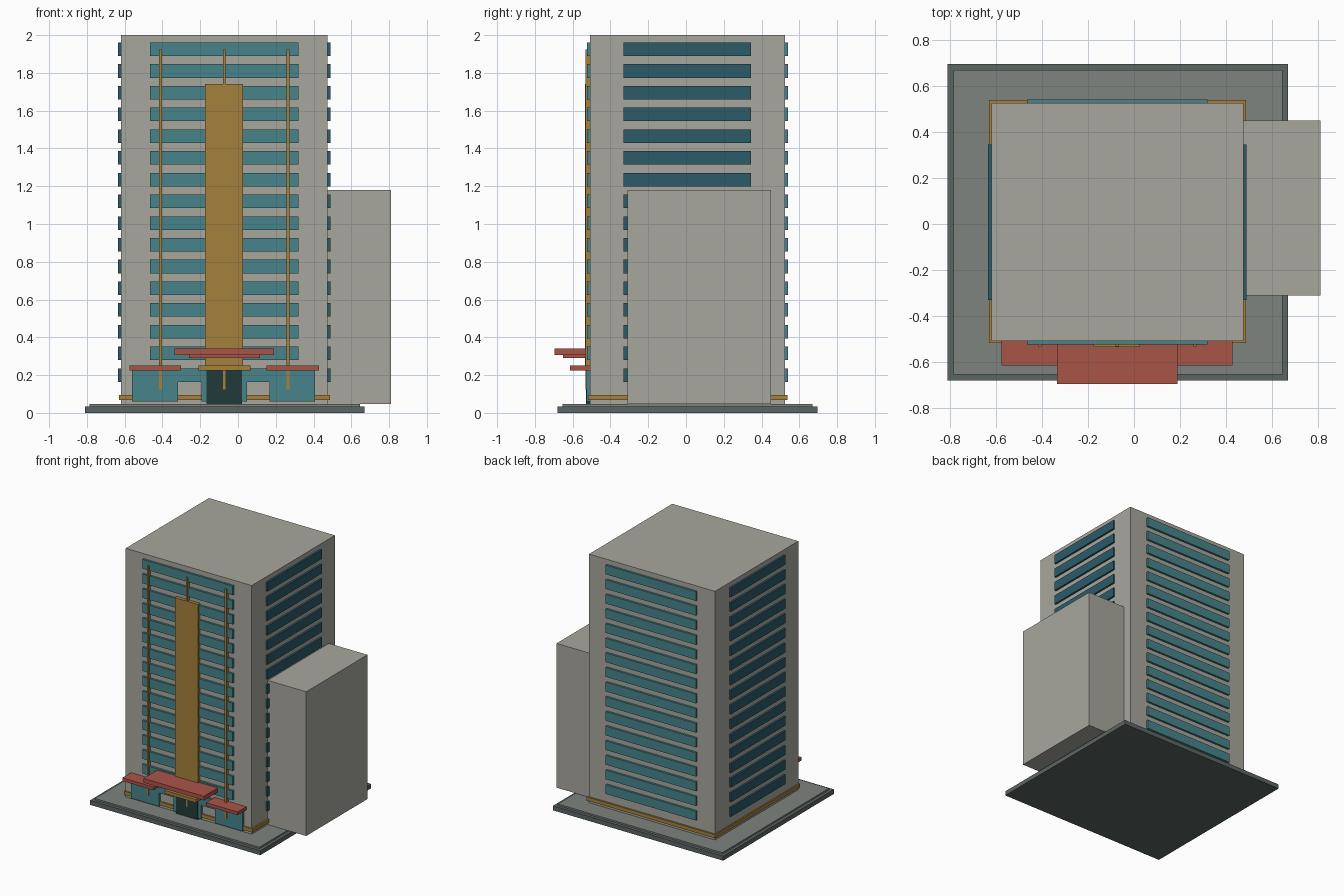
import bpy

if "Cube" in bpy.data.objects:
    bpy.data.objects.remove(bpy.data.objects["Cube"])


def mat(name, hexcol):
    m = bpy.data.materials.new(name)
    c = [int(hexcol[i:i + 2], 16) / 255 for i in (0, 2, 4)]
    m.diffuse_color = [((v + 0.055) / 1.055) ** 2.4 for v in c] + [1]
    m.use_nodes = True
    m.node_tree.nodes["Principled BSDF"].inputs["Base Color"].default_value = m.diffuse_color
    return m


STONE = mat("stone", "A8A79E")
PAVING = mat("paving", "5C6664")
PAVING_TOP = mat("paving_top", "7E837E")
GLASS = mat("glass", "47848A")
DARK_GLASS = mat("dark_glass", "2B5B69")
GOLD = mat("gold", "A5813C")
RED = mat("red", "AA5548")
DOOR = mat("door", "213B38")


def box(name, x0, x1, y0, y1, z0, z1, m):
    bpy.ops.mesh.primitive_cube_add(
        size=1, location=((x0 + x1) / 2, (y0 + y1) / 2, (z0 + z1) / 2))
    o = bpy.context.object
    o.name = name
    o.scale = (x1 - x0, y1 - y0, z1 - z0)
    bpy.ops.object.transform_apply(location=False, rotation=False, scale=True)
    o.data.materials.append(m)
    return o


# Paved base
box("base_slab", -0.81, 0.67, -0.68, 0.695, 0, 0.035, PAVING)
box("base_top", -0.785, 0.645, -0.655, 0.67, 0.035, 0.047, PAVING_TOP)

# Main tower and side annex
box("tower", -0.62, 0.475, -0.508, 0.525, 0.045, 2.0, STONE)
box("annex", 0.47, 0.81, -0.31, 0.45, 0.047, 1.18, STONE)

# Gold plinth band
box("plinth_band", -0.63, 0.487, -0.518, 0.538, 0.067, 0.095, GOLD)

# Window strips on all four sides, one array each
ROWS, STEP, Z0, Z1 = 16, 0.115, 0.164, 0.236
for name, x0, x1, y0, y1, m in (
        ("front_windows", -0.465, 0.32, -0.524, -0.50, GLASS),
        ("back_windows", -0.465, 0.32, 0.51, 0.541, GLASS),
        ("left_windows", -0.634, -0.61, -0.33, 0.345, DARK_GLASS),
        ("right_windows", 0.465, 0.489, -0.33, 0.345, DARK_GLASS)):
    o = box(name, x0, x1, y0, y1, Z0, Z1, m)
    a = o.modifiers.new("floors", 'ARRAY')
    a.count = ROWS
    a.use_relative_offset = False
    a.use_constant_offset = True
    a.constant_offset_displace = (0, 0, STEP)

# Ground floor shop windows and entrance
box("shop_window_left", -0.56, -0.318, -0.527, -0.50, 0.06, 0.225, GLASS)
box("shop_window_right", 0.167, 0.408, -0.527, -0.50, 0.06, 0.225, GLASS)
box("entrance_glass", -0.193, 0.047, -0.527, -0.50, 0.06, 0.225, GLASS)
box("entrance_door", -0.167, 0.02, -0.53, -0.50, 0.047, 0.225, DOOR)

# Gold facade column and thin rods
box("facade_column", -0.175, 0.027, -0.535, -0.50, 0.23, 1.742, GOLD)
for i, x in enumerate((-0.41, -0.073, 0.265)):
    box(f"facade_rod_{i}", x - 0.007, x + 0.007, -0.533, -0.50, 0.125, 1.925, GOLD)

# Canopies
box("main_canopy", -0.335, 0.19, -0.695, -0.505, 0.307, 0.34, RED)
box("main_canopy_soffit", -0.26, 0.117, -0.65, -0.505, 0.29, 0.307, RED)
box("left_canopy", -0.575, -0.302, -0.615, -0.505, 0.225, 0.25, RED)
box("right_canopy", 0.152, 0.428, -0.615, -0.505, 0.225, 0.25, RED)
box("door_canopy", -0.21, 0.065, -0.615, -0.505, 0.225, 0.25, GOLD)
